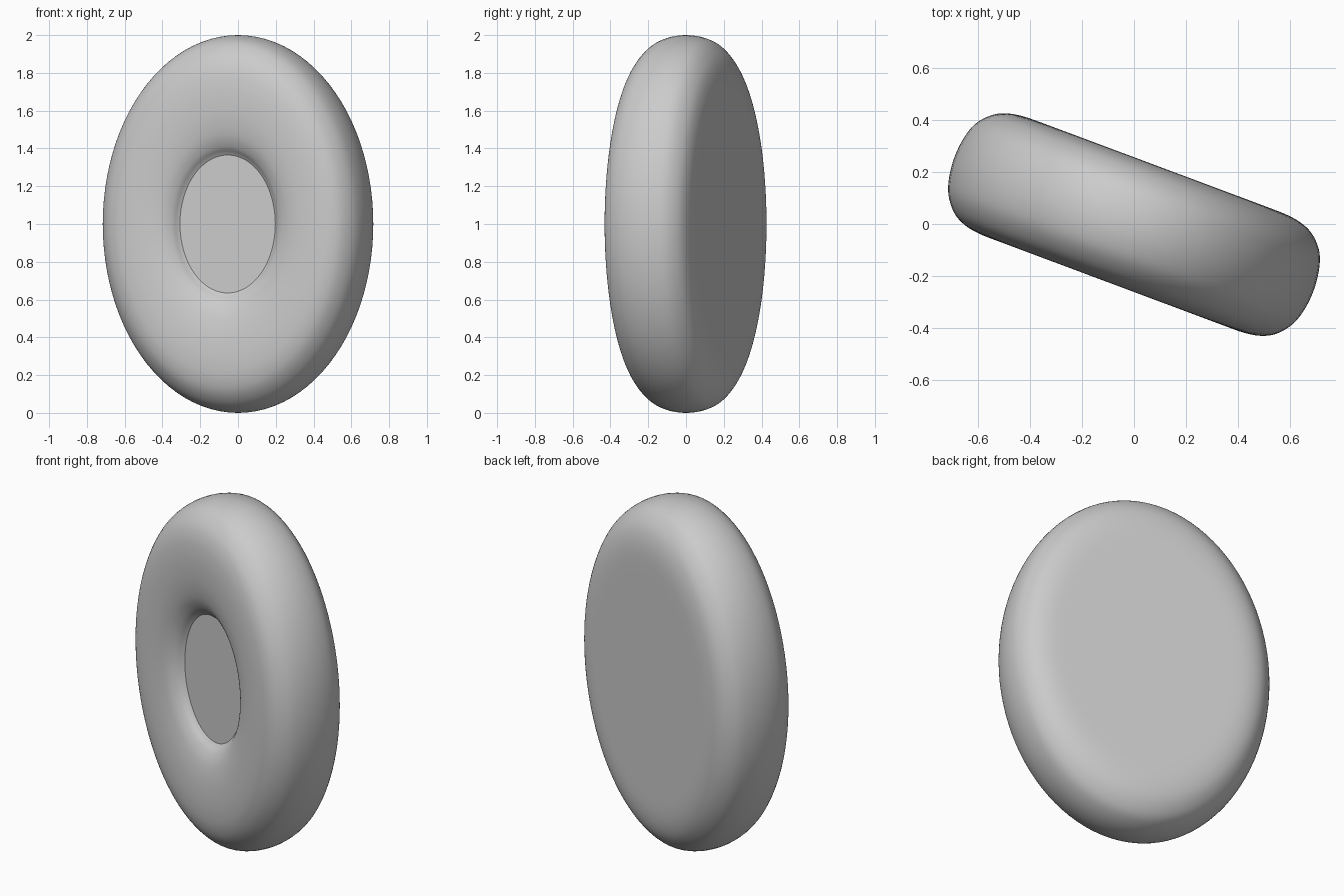
import bpy, bmesh, math
from mathutils import Vector

if "Cube" in bpy.data.objects:
    bpy.data.objects.remove(bpy.data.objects["Cube"])

# Cross-section: (fraction of outline radius, depth); front is negative depth
profile = [(0.365, -0.157), (0.38, -0.168), (0.41, -0.193), (0.47, -0.220),
           (0.56, -0.238), (0.66, -0.245), (0.75, -0.243), (0.83, -0.231),
           (0.90, -0.202), (0.96, -0.146), (0.99, -0.078), (1.0, 0.0),
           (0.99, 0.078), (0.96, 0.146), (0.90, 0.198), (0.83, 0.226),
           (0.74, 0.239), (0.62, 0.241)]


def smooth(points, steps=4):
    """Catmull-Rom resampling of the profile."""
    p = [Vector(q) for q in points]
    p = [p[0]] + p + [p[-1]]
    out = []
    for i in range(1, len(p) - 2):
        a, b, c, d = p[i - 1:i + 3]
        for s in range(steps):
            t = s / steps
            out.append(0.5 * (2 * b + (c - a) * t + (2 * a - 5 * b + 4 * c - d) * t * t
                              + (3 * b - a - 3 * c + d) * t ** 3))
    return out + [p[-1]]


HALF_W, HALF_H, SEGS = 0.738, 1.0, 96
bm = bmesh.new()

# Sweep the section round the oval outline
rings = []
for r, depth in smooth(profile):
    rings.append([bm.verts.new((HALF_W * r * math.cos(a), depth, HALF_H * r * math.sin(a)))
                  for a in (2 * math.pi * k / SEGS for k in range(SEGS))])
for lo, hi in zip(rings, rings[1:]):
    for k in range(SEGS):
        n = (k + 1) % SEGS
        bm.faces.new((lo[k], lo[n], hi[n], hi[k]))

# Flat dish floor and flat back
bm.faces.new(rings[0])
bm.faces.new(rings[-1])
bmesh.ops.recalc_face_normals(bm, faces=bm.faces)

mesh = bpy.data.meshes.new("oval_cushion")
bm.to_mesh(mesh)
bm.free()
obj = bpy.data.objects.new("oval_cushion", mesh)
bpy.context.collection.objects.link(obj)

# Turn about the vertical and stand on the ground
obj.rotation_euler.z = math.radians(-20.5)
obj.location.z = 1.0
bpy.context.view_layer.objects.active = obj
obj.select_set(True)
bpy.ops.object.shade_smooth_by_angle(angle=math.radians(35))
